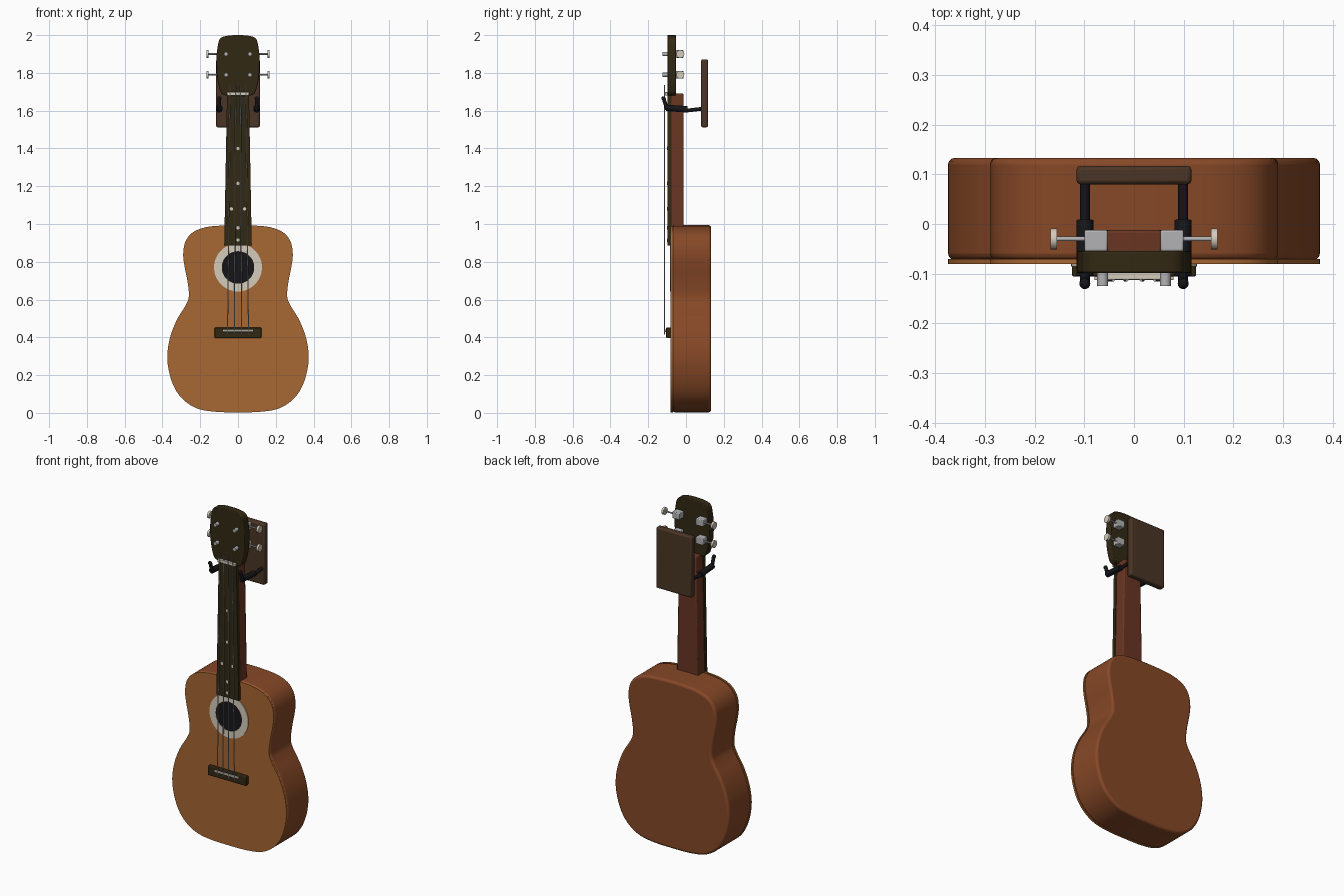
import bpy, bmesh, math
from mathutils import Vector

if "Cube" in bpy.data.objects:
    bpy.data.objects.remove(bpy.data.objects["Cube"])


def mat(name, r, g, b):
    m = bpy.data.materials.new(name)
    m.diffuse_color = (r, g, b, 1)
    m.use_nodes = True
    m.node_tree.nodes["Principled BSDF"].inputs["Base Color"].default_value = m.diffuse_color
    return m


BODY = mat("mahogany", 0.24, 0.065, 0.020)
TOP = mat("amber_spruce", 0.39, 0.135, 0.032)
NECK = mat("red_brown", 0.14, 0.036, 0.016)
DARK = mat("dark_rosewood", 0.032, 0.022, 0.007)
WALNUT = mat("walnut", 0.068, 0.035, 0.018)
BLACK = mat("black", 0.008, 0.008, 0.010)
IVORY = mat("ivory", 0.66, 0.60, 0.50)
METAL = mat("steel", 0.45, 0.45, 0.46)


def finish(name, bm, m, bevel=0.0, seg=2):
    bmesh.ops.recalc_face_normals(bm, faces=bm.faces)
    me = bpy.data.meshes.new(name)
    bm.to_mesh(me)
    bm.free()
    ob = bpy.data.objects.new(name, me)
    bpy.context.collection.objects.link(ob)
    me.materials.append(m)
    bpy.context.view_layer.objects.active = ob
    bpy.ops.object.select_all(action='DESELECT')
    ob.select_set(True)
    bpy.ops.object.shade_smooth_by_angle(angle=math.radians(35))
    if bevel:
        b = ob.modifiers.new("bevel", 'BEVEL')
        b.width, b.segments, b.limit_method = bevel, seg, 'ANGLE'
        b.angle_limit = math.radians(50)
        bpy.ops.object.modifier_move_to_index(modifier="bevel", index=0)
    return ob


def prism(name, pts, y0, y1, m, bevel=0.0, seg=2):
    """Extrude an x-z outline from y0 to y1."""
    bm = bmesh.new()
    f = bm.faces.new([bm.verts.new((x, y0, z)) for x, z in pts])
    r = bmesh.ops.extrude_face_region(bm, geom=[f])
    for v in r["geom"]:
        if isinstance(v, bmesh.types.BMVert):
            v.co.y = y1
    if f not in bm.faces:
        bm.faces.new([v for v in bm.verts if v.co.y == y0])
    return finish(name, bm, m, bevel, seg)


def box(name, x0, x1, y0, y1, z0, z1, m, bevel=0.0):
    return prism(name, [(x0, z0), (x1, z0), (x1, z1), (x0, z1)], y0, y1, m, bevel)


def rod(name, a, b, r, m, n=16):
    a, b = Vector(a), Vector(b)
    d = b - a
    bm = bmesh.new()
    bmesh.ops.create_cone(bm, cap_ends=True, segments=n, radius1=r, radius2=r, depth=d.length)
    rot = d.to_track_quat('Z', 'Y').to_matrix().to_4x4()
    rot.translation = (a + b) / 2
    bm.transform(rot)
    return finish(name, bm, m)


def outline(half, steps=5):
    """Smooth closed outline through mirrored right-hand points."""
    p = half + [(-x, z) for x, z in reversed(half) if x > 0]
    n, out = len(p), []
    for i in range(n):
        a, b, c, d = (Vector(p[(i + k) % n]) for k in (-1, 0, 1, 2))
        for s in range(steps):
            t = s / steps
            out.append(tuple(0.5 * (2 * b + (c - a) * t + (2 * a - 5 * b + 4 * c - d) * t * t
                                    + (3 * b - a - 3 * c + d) * t ** 3)))
    return out


# body and soundboard
shape = outline([(0, 0.003), (0.12, 0.006), (0.22, 0.025), (0.30, 0.08), (0.35, 0.165),
                 (0.374, 0.28), (0.362, 0.39), (0.325, 0.49), (0.277, 0.57), (0.26, 0.62),
                 (0.268, 0.70), (0.283, 0.775), (0.29, 0.84), (0.279, 0.905), (0.24, 0.955),
                 (0.17, 0.983), (0.08, 0.992), (0, 0.994)])
prism("body", shape, -0.072, 0.133, BODY, 0.013, 3)
prism("soundboard", shape, -0.081, -0.070, TOP)

# sound hole and rosette ring
rod("sound_hole", (0, -0.0835, 0.77), (0, -0.078, 0.77), 0.09, BLACK, 48)
bm = bmesh.new()
N = 48
rings = [[bm.verts.new((r * math.cos(2 * math.pi * i / N), y, 0.77 + r * math.sin(2 * math.pi * i / N)))
          for i in range(N)] for r, y in ((0.086, -0.079), (0.086, -0.086), (0.127, -0.086), (0.127, -0.079))]
for k in range(4):
    A, B = rings[k], rings[(k + 1) % 4]
    for i in range(N):
        bm.faces.new((A[i], A[(i + 1) % N], B[(i + 1) % N], B[i]))
finish("rosette", bm, IVORY)

# neck, fretboard, inlays, nut
prism("neck", [(-0.07, 0.96), (0.07, 0.96), (0.056, 1.69), (-0.056, 1.69)], -0.08, -0.012, NECK, 0.006)
prism("fretboard", [(-0.073, 0.885), (0.073, 0.885), (0.058, 1.69), (-0.058, 1.69)], -0.098, -0.077, DARK)
for x, z in ((0, 1.40), (0, 1.215), (-0.035, 1.08), (0.035, 1.08), (0, 0.98), (0, 0.915)):
    rod("inlay_dot", (x, -0.1, z), (x, -0.096, z), 0.009, IVORY)
box("nut", -0.058, 0.058, -0.112, -0.075, 1.68, 1.698, IVORY, 0.002)

# headstock
prism("headstock", outline([(0, 2.0), (0.06, 1.996), (0.096, 1.98), (0.109, 1.93), (0.115, 1.87),
                            (0.112, 1.79), (0.10, 1.725), (0.085, 1.69), (0.05, 1.678), (0, 1.677)]),
      -0.099, -0.054, DARK, 0.004)

# bridge and saddle
box("bridge", -0.125, 0.125, -0.106, -0.079, 0.397, 0.451, DARK, 0.004)
box("saddle", -0.08, 0.08, -0.113, -0.1, 0.429, 0.441, IVORY, 0.002)

# strings
for k in (-1.5, -0.5, 0.5, 1.5):
    rod("string", (k * 0.037, -0.113, 0.415), (k * 0.028, -0.113, 1.735), 0.0028, METAL, 8)

# tuners
for s in (-1, 1):
    for z in (1.79, 1.90):
        rod("tuner_post", (s * 0.063, -0.125, z), (s * 0.063, -0.05, z), 0.011, METAL)
        box("tuner_gearbox", *sorted((s * 0.053, s * 0.10)), -0.055, -0.012, z - 0.02, z + 0.02, METAL, 0.004)
        rod("tuner_shaft", (s * 0.09, -0.03, z), (s * 0.16, -0.03, z), 0.0045, METAL)
        rod("tuner_button", (s * 0.155, -0.03, z), (s * 0.168, -0.03, z), 0.021, IVORY, 20)

# wall hanger
box("hanger_plate", -0.116, 0.116, 0.08, 0.117, 1.512, 1.872, WALNUT, 0.008)
for s in (-1, 1):
    x = s * 0.099
    rod("hanger_arm", (x, 0.085, 1.61), (x, 0.0, 1.60), 0.010, BLACK)
    rod("hanger_pad", (x, 0.008, 1.607), (x, -0.105, 1.615), 0.017, BLACK)
    rod("hanger_tip", (x, -0.10, 1.605), (x, -0.118, 1.665), 0.010, BLACK)
    bm = bmesh.new()
    bmesh.ops.create_uvsphere(bm, u_segments=16, v_segments=8, radius=0.011)
    bmesh.ops.translate(bm, verts=bm.verts, vec=(x, -0.12, 1.665))
    finish("hanger_knob", bm, BLACK)
